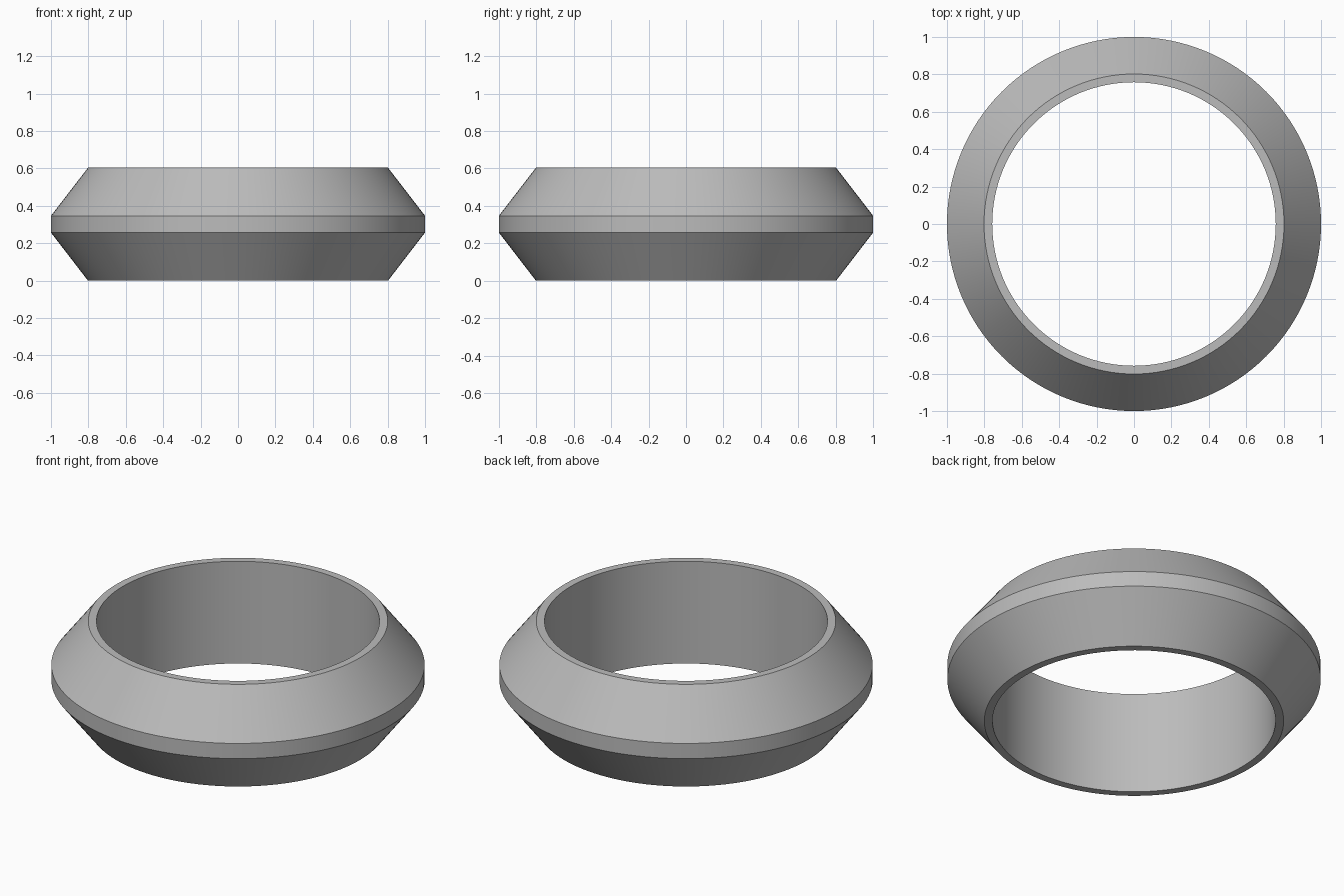
import bpy, bmesh, math

if "Cube" in bpy.data.objects:
    bpy.data.objects.remove(bpy.data.objects["Cube"])

# Neutral grey material
grey = bpy.data.materials.new("plain_grey")
grey.diffuse_color = (0.5, 0.5, 0.5, 1)
grey.use_nodes = True
grey.node_tree.nodes["Principled BSDF"].inputs["Base Color"].default_value = grey.diffuse_color

# Ring cross-section (radius, height): bevelled outside, straight bore
profile = [(0.758, 0), (0.802, 0), (1.0, 0.257), (1.0, 0.347),
           (0.802, 0.604), (0.758, 0.604)]
SIDES = 128

# Revolve the closed section about z
bm = bmesh.new()
rings = []
for i in range(SIDES):
    a = 2 * math.pi * i / SIDES
    rings.append([bm.verts.new((r * math.cos(a), r * math.sin(a), z)) for r, z in profile])
n = len(profile)
for i in range(SIDES):
    p, q = rings[i], rings[(i + 1) % SIDES]
    for j in range(n):
        k = (j + 1) % n
        bm.faces.new((p[j], q[j], q[k], p[k]))
bmesh.ops.recalc_face_normals(bm, faces=bm.faces[:])
mesh = bpy.data.meshes.new("bevelled_ring")
bm.to_mesh(mesh)
bm.free()
mesh.materials.append(grey)
ring = bpy.data.objects.new("bevelled_ring", mesh)
bpy.context.collection.objects.link(ring)

# Smooth around the ring, crisp at the profile corners
bpy.context.view_layer.objects.active = ring
ring.select_set(True)
bpy.ops.object.shade_smooth_by_angle(angle=math.radians(30))
